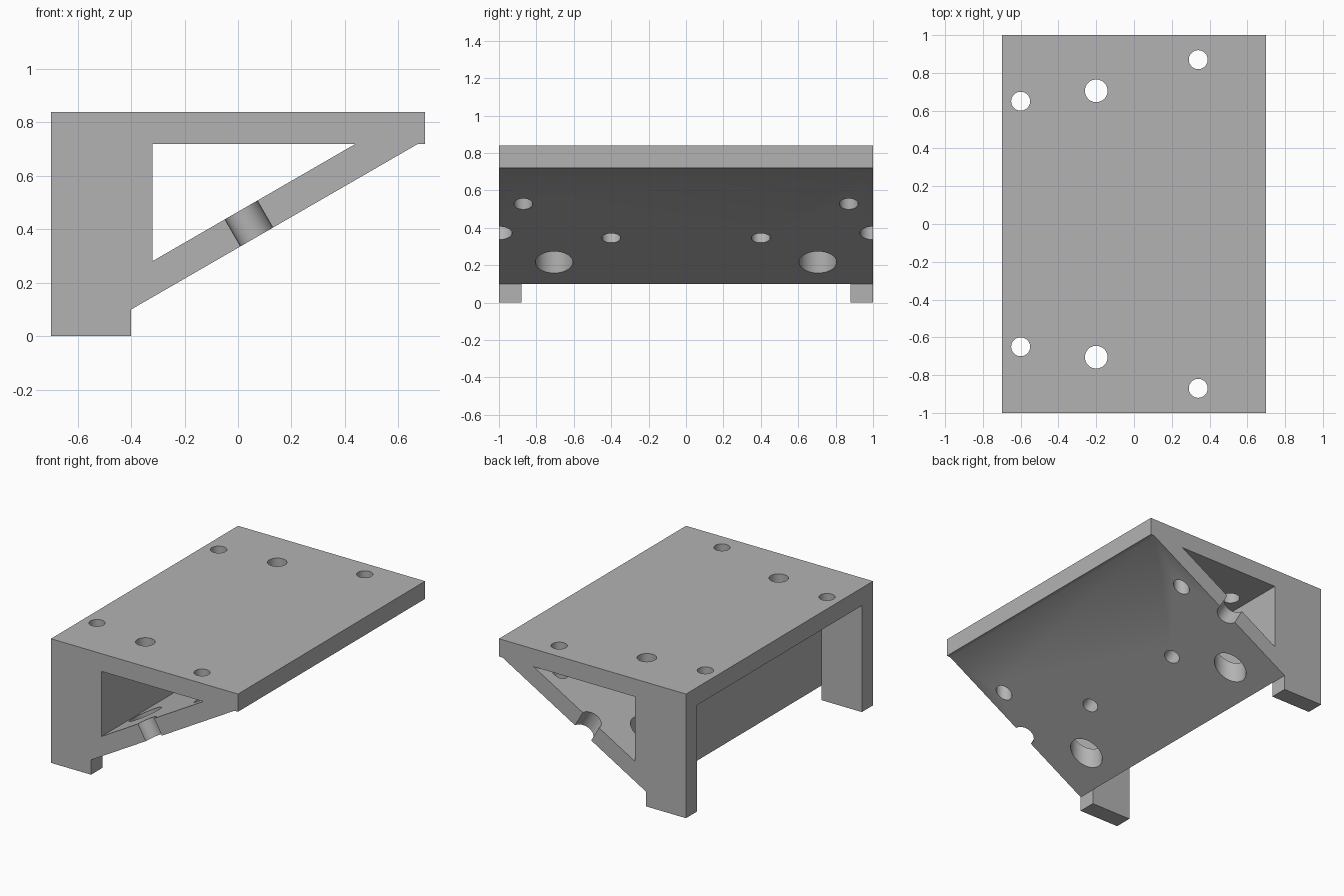
import bpy
import bmesh
import math
from mathutils import Vector

default = bpy.data.objects.get("Cube")
if default:
    bpy.data.objects.remove(default, do_unlink=True)

# Plain grey finish
grey = bpy.data.materials.new("plain_grey")
grey.use_nodes = True
colour = (0.45, 0.45, 0.45, 1)
grey.diffuse_color = colour
grey.node_tree.nodes["Principled BSDF"].inputs["Base Color"].default_value = colour

SLOPE = math.radians(30)
DECK_UNDER, DECK_TOP = 0.72, 0.84


def brace_z(x):
    """Height of the underside of the sloping brace."""
    return 0.1 + (x + 0.4) * math.tan(SLOPE)


def finish(name, bm):
    bmesh.ops.recalc_face_normals(bm, faces=bm.faces)
    mesh = bpy.data.meshes.new(name)
    bm.to_mesh(mesh)
    bm.free()
    obj = bpy.data.objects.new(name, mesh)
    obj.data.materials.append(grey)
    bpy.context.collection.objects.link(obj)
    return obj


def prism(name, profile, half_width):
    """Extrude an x-z profile along y."""
    bm = bmesh.new()
    face = bm.faces.new([bm.verts.new((x, -half_width, z)) for x, z in profile])
    side = bmesh.ops.extrude_face_region(bm, geom=[face])
    verts = [v for v in side["geom"] if isinstance(v, bmesh.types.BMVert)]
    bmesh.ops.translate(bm, verts=verts, vec=(0, 2 * half_width, 0))
    return finish(name, bm)


def rod(name, start, end, radius):
    """Cylinder between two points."""
    start, end = Vector(start), Vector(end)
    axis = end - start
    bm = bmesh.new()
    bmesh.ops.create_cone(bm, cap_ends=True, segments=64, radius1=radius,
                          radius2=radius, depth=axis.length)
    obj = finish(name, bm)
    obj.rotation_euler = axis.to_track_quat("Z", "Y").to_euler()
    obj.location = (start + end) / 2
    return obj


def cut(body, cutter):
    cutter.hide_render = True
    bpy.context.view_layer.update()
    mod = body.modifiers.new("cut", "BOOLEAN")
    mod.operation = "DIFFERENCE"
    mod.solver = "EXACT"
    mod.object = cutter
    bpy.context.view_layer.objects.active = body
    bpy.ops.object.modifier_apply(modifier=mod.name)
    bpy.data.objects.remove(cutter, do_unlink=True)


# Body: deck, legs and sloping brace in one side profile
tip = -0.4 + (DECK_UNDER - 0.1) / math.tan(SLOPE)
body = prism("shelf_bracket", [(-0.7, 0), (-0.4, 0), (-0.4, 0.1), (tip, DECK_UNDER),
                               (0.7, DECK_UNDER), (0.7, DECK_TOP), (-0.7, DECK_TOP)], 1)

# Triangular tunnel between wall, deck and brace
cut(body, prism("tunnel", [(-0.32, 0.281), (0.44, DECK_UNDER), (-0.32, DECK_UNDER)], 1.2))

# Pocket that leaves a leg at each end
cut(body, prism("pocket", [(-0.8, -0.1), (-0.3, -0.1), (-0.4, 0.1),
                           (-0.4, DECK_UNDER), (-0.8, DECK_UNDER)], 0.88))

normal = Vector((-math.sin(SLOPE), 0, math.cos(SLOPE)))
for side in (-1, 1):
    # Vertical holes: deck, deck with wide access hole below, deck and brace
    for x, y, radius, low, high in ((-0.6, 0.65, 0.05, 0.6, 1),
                                    (-0.2, 0.705, 0.06, 0.6, 1),
                                    (-0.2, 0.705, 0.1, 0, 0.5),
                                    (0.34, 0.87, 0.05, 0.2, 1)):
        cut(body, rod("hole", (x, side * y, low), (x, side * y, high), radius))
    # Holes square to the brace: inner hole and edge notch
    for x, y, radius in ((0.024, 0.4, 0.05), (0.07, 1, 0.07)):
        base = Vector((x, side * y, brace_z(x)))
        cut(body, rod("hole", base - normal * 0.1, base + normal * 0.18, radius))

bpy.ops.object.select_all(action="DESELECT")
body.select_set(True)
bpy.context.view_layer.objects.active = body
bpy.ops.object.shade_smooth_by_angle(angle=math.radians(30))
